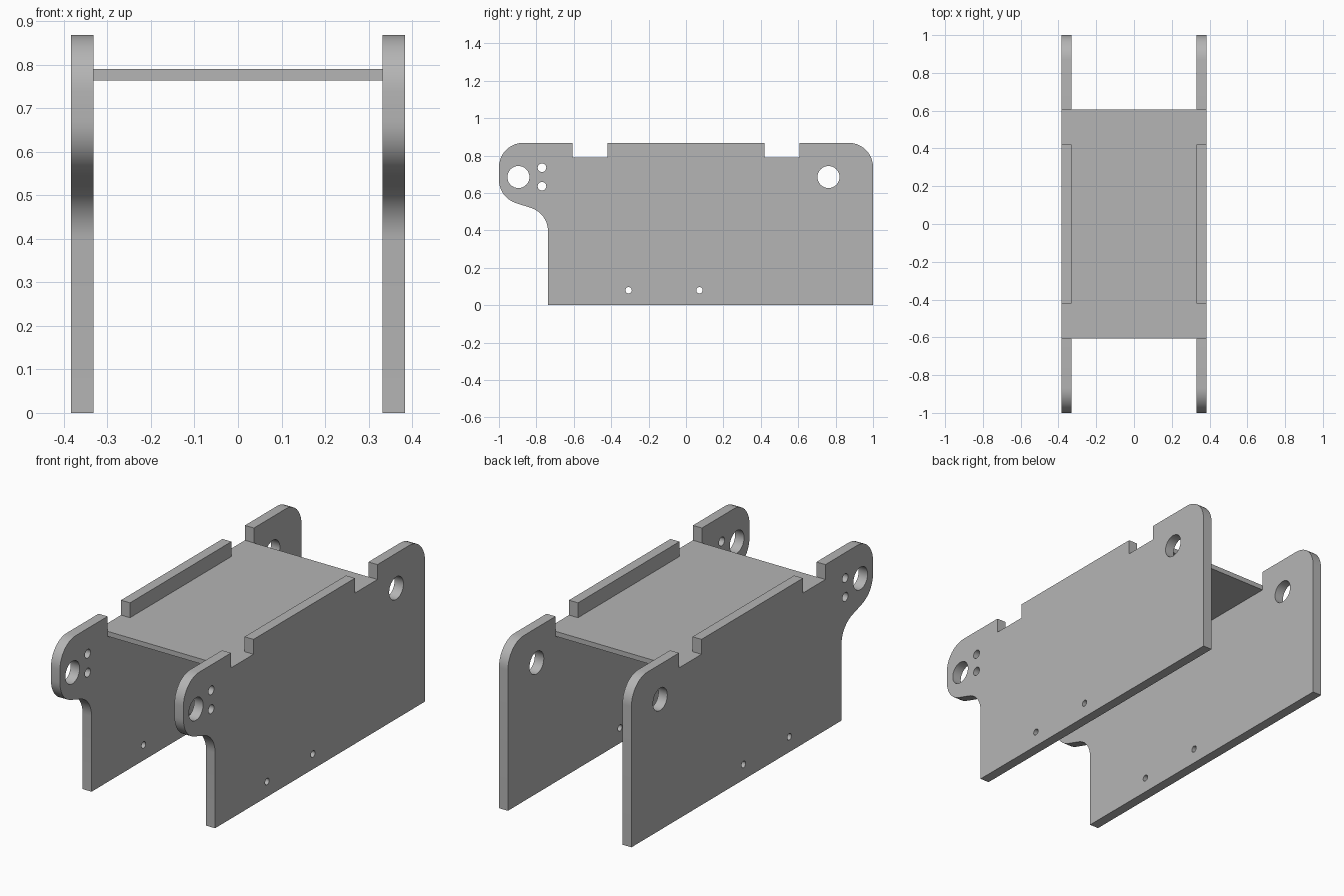
import bpy, bmesh
from math import cos, sin, radians
from mathutils import Vector

default = bpy.data.objects.get("Cube")
if default:
    bpy.data.objects.remove(default, do_unlink=True)

grey = bpy.data.materials.new("plain grey")
grey.use_nodes = True
colour = (0.46, 0.46, 0.46, 1)
grey.diffuse_color = colour
grey.node_tree.nodes["Principled BSDF"].inputs["Base Color"].default_value = colour

INNER, OUTER = 0.332, 0.384   # side panel faces
TOP, DECK = 0.868, 0.79       # panel top, deck top


def arc(cy, cz, r, start, end, steps=10):
    angles = [radians(start + (end - start) * i / steps) for i in range(steps + 1)]
    return [(cy + r * cos(a), cz + r * sin(a)) for a in angles]


def circle(cy, cz, r, steps=32):
    return arc(cy, cz, r, 0, 360, steps)[:-1]


def notch(y1, y2):
    return [(y1, TOP), (y1, DECK), (y2, DECK), (y2, TOP)]


def finish(name, bm):
    bmesh.ops.recalc_face_normals(bm, faces=bm.faces)
    mesh = bpy.data.meshes.new(name)
    bm.to_mesh(mesh)
    bm.free()
    mesh.materials.append(grey)
    obj = bpy.data.objects.new(name, mesh)
    bpy.context.collection.objects.link(obj)
    bpy.ops.object.select_all(action="DESELECT")
    obj.select_set(True)
    bpy.context.view_layer.objects.active = obj
    bpy.ops.object.shade_smooth_by_angle(angle=radians(30))
    return obj


def plate(name, loops, x, thickness):
    """Fill an outline with holes in the y-z plane and thicken it along x."""
    bm = bmesh.new()
    for loop in loops:
        verts = [bm.verts.new((x, y, z)) for y, z in loop]
        for a, b in zip(verts, verts[1:] + verts[:1]):
            bm.edges.new((a, b))
    bmesh.ops.triangle_fill(bm, edges=bm.edges[:], use_beauty=True, normal=Vector((1, 0, 0)))
    new = bmesh.ops.extrude_face_region(bm, geom=bm.faces[:], use_keep_orig=True)["geom"]
    moved = [v for v in new if isinstance(v, bmesh.types.BMVert)]
    bmesh.ops.translate(bm, verts=moved, vec=(thickness, 0, 0))
    return finish(name, bm)


# Side panel outline: rear corner, notches, rounded nose, curved throat
R = 0.13
outline = [(-0.738, 0), (1, 0)]
outline += arc(1 - R, TOP - R, R, 0, 90)
outline += notch(0.606, 0.42) + notch(-0.42, -0.606)
outline += arc(R - 1, TOP - R, R, 90, 180)
outline += arc(R - 1, 0.67, R, 180, 252)
outline += arc(-0.738 - R, 0.396, R, 72, 0)

# Pivot holes, nose bolt holes, lower bolt holes
holes = [circle(y, 0.685, 0.059) for y in (-0.896, 0.762)]
holes += [circle(-0.77, z, 0.023) for z in (0.636, 0.735)]
holes += [circle(y, 0.08, 0.017) for y in (-0.307, 0.072)]

for name, x in (("left_side_panel", INNER), ("right_side_panel", -OUTER)):
    plate(name, [outline] + holes, x, OUTER - INNER)

# Deck joining the panels
deck = [(-0.606, 0.764), (0.606, 0.764), (0.606, DECK), (-0.606, DECK)]
plate("deck", [deck], -INNER, 2 * INNER)
